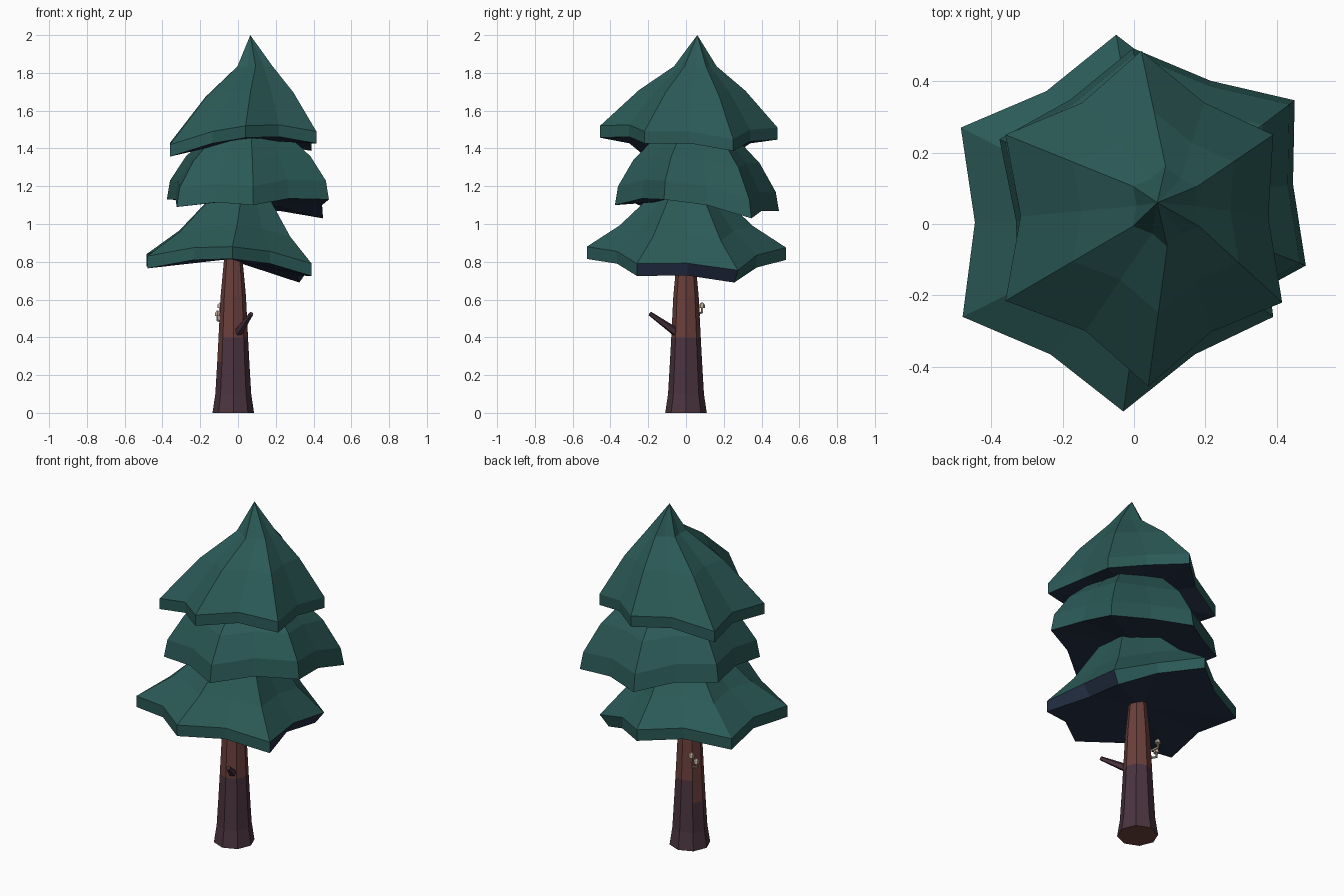
import bpy, bmesh, math
from mathutils import Vector

if "Cube" in bpy.data.objects:
    bpy.data.objects.remove(bpy.data.objects["Cube"])


def material(name, rgb):
    m = bpy.data.materials.new(name)
    m.diffuse_color = (*rgb, 1)
    m.use_nodes = True
    m.node_tree.nodes["Principled BSDF"].inputs["Base Color"].default_value = m.diffuse_color
    return m


GREEN = material("needle green", (0.024, 0.103, 0.096))
NAVY = material("underside navy", (0.018, 0.029, 0.060))
BARK = material("red brown bark", (0.145, 0.050, 0.044))
DARK = material("plum bark", (0.070, 0.034, 0.050))
CREAM = material("mushroom cream", (0.50, 0.40, 0.32))


def finish(name, bm, mats):
    bmesh.ops.recalc_face_normals(bm, faces=bm.faces)
    me = bpy.data.meshes.new(name)
    bm.to_mesh(me)
    bm.free()
    for m in mats:
        me.materials.append(m)
    ob = bpy.data.objects.new(name, me)
    bpy.context.collection.objects.link(ob)
    return ob


def bridge(bm, a, b):
    n = len(a)
    return [bm.faces.new((a[i], a[(i + 1) % n], b[(i + 1) % n], b[i])) for i in range(n)]


def fan(bm, ring, co):
    c = bm.verts.new(co)
    n = len(ring)
    return [bm.faces.new((ring[i], ring[(i + 1) % n], c)) for i in range(n)]


def tier(name, tips, centre, peak, steps, apex, rim, flare, notch, dome, navy_rim=()):
    """Six-pointed skirt: tips with notches between, rim, sloped rings, dark underside."""
    c = Vector((*centre, 0))
    outline = []
    for i, t in enumerate(tips):
        p, q = Vector(t), Vector(tips[(i + 1) % 6])
        mid = (p + q) / 2
        v = c + (mid - c) * notch
        v.z = mid.z + 0.02
        outline += [p, v]
    bm = bmesh.new()
    low = []
    for i, p in enumerate(outline):
        k = 0.86 if i - 1 in navy_rim else flare   # the navy part of the rim slants inward
        low.append(bm.verts.new((c.x + (p.x - c.x) * k, c.y + (p.y - c.y) * (k + flare) / 2,
                                 p.z - rim)))
    prev = [bm.verts.new(p) for p in outline]
    for i, f in enumerate(bridge(bm, low, prev)):
        f.material_index = int(i in navy_rim)
    for s, t in steps:
        ring = [bm.verts.new((c.x + (p.x - c.x) * s, c.y + (p.y - c.y) * s,
                              p.z + (peak - p.z) * t)) for p in outline]
        bridge(bm, prev, ring)
        prev = ring
    fan(bm, prev, apex)
    mean = sum((v.co for v in low), Vector()) / len(low)
    for f in fan(bm, low, mean + Vector((0, 0, dome))):
        f.material_index = 1
    finish(name, bm, [GREEN, NAVY])


# Foliage
tier("lower_foliage",
     [(0.39, -0.26, 0.79), (0.37, 0.275, 0.755), (-0.05, 0.53, 0.875),
      (-0.485, 0.27, 0.84), (-0.48, -0.26, 0.83), (-0.03, -0.525, 0.88)],
     (0.045, 0), 1.2, [(0.67, 0.35), (0.25, 1)], (0.045, 0, 1.25), 0.065, 1.0, 0.93, 0.04, (0, 1))
tier("middle_foliage",
     [(0.465, -0.11, 1.23), (0.435, 0.335, 1.13), (0.0, 0.475, 1.17),
      (-0.36, 0.23, 1.23), (-0.31, -0.215, 1.19), (0.08, -0.36, 1.20)],
     (0.06, 0.05), 1.55, [(0.8, 0.4), (0.3, 1)], (0.06, 0.05, 1.6), 0.1, 1.04, 0.95, 0.03)
tier("top_foliage",
     [(0.415, -0.22, 1.49), (0.39, 0.25, 1.45), (0.02, 0.485, 1.51),
      (-0.36, 0.25, 1.43), (-0.36, -0.215, 1.42), (0.04, -0.455, 1.52)],
     (0.11, 0.06), 1.835, [(0.6, 0.6), (0.24, 1)], (0.065, 0.06, 2.0), 0.063, 1.0, 0.91, 0.03)

# Trunk: dark lower bark, brown above, brown streak on the left side
bm = bmesh.new()
prev = None
for z, r in ((0, 0.11), (0.1, 0.095), (0.27, 0.085), (0.4, 0.078), (0.62, 0.067), (0.8, 0.05), (0.95, 0.04)):
    ring = [bm.verts.new((-0.025 + r * math.cos(k * math.pi / 4), r * math.sin(k * math.pi / 4), z))
            for k in range(8)]
    if prev:
        for k, f in enumerate(bridge(bm, prev, ring)):
            f.material_index = int(z < 0.45 and not (k in (3, 4) and z > 0.3))
    else:
        bm.faces.new(ring)
    prev = ring
bm.faces.new(prev)
finish("trunk", bm, [BARK, DARK])


def stick(bm, a, b, r1, r2, sides):
    a, b = Vector(a), Vector(b)
    d = b - a
    mat = d.to_track_quat('Z', 'Y').to_matrix().to_4x4()
    mat.translation = (a + b) / 2
    bmesh.ops.create_cone(bm, cap_ends=True, segments=sides, radius1=r1, radius2=r2,
                          depth=d.length, matrix=mat)


# Broken branch stub
bm = bmesh.new()
stick(bm, (0.0, -0.05, 0.425), (0.07, -0.19, 0.525), 0.024, 0.012, 5)
finish("branch_stub", bm, [DARK])

# Two little mushrooms on the back left of the trunk
bm = bmesh.new()
for x, y, z in ((-0.108, 0.058, 0.52), (-0.095, 0.085, 0.562)):
    stick(bm, (-0.07, 0.045, z - 0.045), (x, y, z - 0.03), 0.006, 0.006, 5)
    stick(bm, (x, y, z - 0.034), (x, y, z), 0.006, 0.005, 5)
    stick(bm, (x, y, z - 0.006), (x, y, z + 0.012), 0.017, 0.014, 6)
    stick(bm, (x, y, z + 0.012), (x, y, z + 0.022), 0.014, 0.004, 6)
finish("mushrooms", bm, [CREAM])
